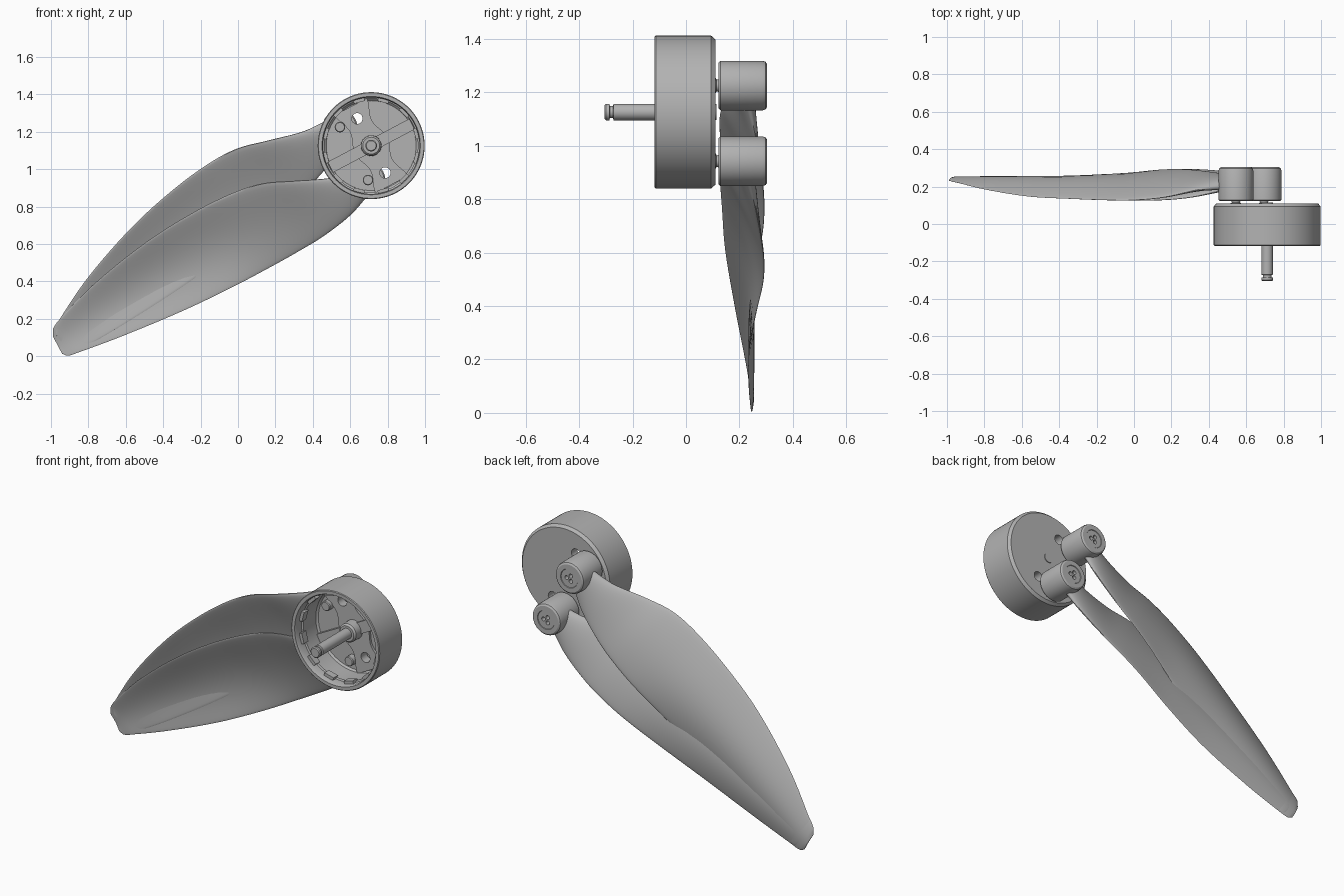
import bpy, bmesh, math
from mathutils import Vector, Matrix

cube = bpy.data.objects.get("Cube")
if cube:
    bpy.data.objects.remove(cube, do_unlink=True)

gray = bpy.data.materials.new("plain gray")
gray.use_nodes = True
gray.diffuse_color = (0.45, 0.45, 0.45, 1)
gray.node_tree.nodes["Principled BSDF"].inputs["Base Color"].default_value = gray.diffuse_color

CENTRE = (0.712, 1.126)                     # motor axis (x, z)
PINS = {"upper": (0.545, 1.225), "lower": (0.695, 0.942)}
FOLD = {"upper": math.radians(37.9), "lower": math.radians(27.9)}
HOLES = [(0.637, 1.271), (0.787, 0.981)]
SLOPE = math.radians(27.9)


def finish(name, bm, smooth=True):
    bmesh.ops.remove_doubles(bm, verts=bm.verts, dist=0.0001)
    bmesh.ops.recalc_face_normals(bm, faces=bm.faces)
    mesh = bpy.data.meshes.new(name)
    bm.to_mesh(mesh)
    bm.free()
    ob = bpy.data.objects.new(name, mesh)
    bpy.context.collection.objects.link(ob)
    mesh.materials.append(gray)
    if smooth:
        shade(ob)
    return ob


def select(ob):
    bpy.ops.object.select_all(action='DESELECT')
    ob.select_set(True)
    bpy.context.view_layer.objects.active = ob


def shade(ob):
    select(ob)
    bpy.ops.object.shade_smooth_by_angle(angle=math.radians(32))


def lathe(name, centre, profile, steps=32):
    """Turn a (radius, y) profile around the y direction."""
    bm = bmesh.new()
    pts = [bm.verts.new((r, y, 0)) for r, y in profile]
    edges = [bm.edges.new(pair) for pair in zip(pts, pts[1:])]
    bmesh.ops.spin(bm, geom=pts + edges, cent=(0, 0, 0), axis=(0, 1, 0),
                   angle=math.tau, steps=steps)
    bmesh.ops.translate(bm, verts=bm.verts, vec=(centre[0], 0, centre[1]))
    return finish(name, bm)


def rod(name, centre, r, y0, y1, steps=24):
    return lathe(name, centre, [(0, y0), (r, y0), (r, y1), (0, y1)], steps)


def cut(ob, cutters):
    for c in cutters:
        mod = ob.modifiers.new("cut", 'BOOLEAN')
        mod.operation, mod.object, mod.solver = 'DIFFERENCE', c, 'EXACT'
        select(ob)
        bpy.ops.object.modifier_apply(modifier=mod.name)
    shade(ob)


def slab(name, outline, y0, y1, turn):
    """Extrude an (x, z) outline through y, turned about the motor axis."""
    bm = bmesh.new()
    face = bm.faces.new([bm.verts.new((x, y0, z)) for x, z in outline])
    new = bmesh.ops.extrude_face_region(bm, geom=[face])["geom"]
    bmesh.ops.translate(bm, verts=[g for g in new if isinstance(g, bmesh.types.BMVert)],
                        vec=(0, y1 - y0, 0))
    place = Matrix.Translation((CENTRE[0], 0, CENTRE[1])) @ Matrix.Rotation(-turn, 4, 'Y')
    bm.transform(place)
    return finish(name, bm)


def rect(x, z, w, h):
    return [(x - w, z - h), (x + w, z - h), (x + w, z + h), (x - w, z + h)]


# Motor bell: a cup open towards the front
bell = lathe("motor_bell", CENTRE, [
    (0, 0.11), (0.272, 0.11), (0.286, 0.094), (0.286, -0.113), (0.282, -0.117),
    (0.263, -0.117), (0.258, -0.105), (0.258, -0.06), (0.25, -0.055),
    (0.25, 0.06), (0.24, 0.07), (0, 0.07)], 80)

# Wavy floor web, and the cross bar
n = 24
side = [(-0.235 + 0.47 * i / n, 0.082 + 0.016 * math.cos(i / n * math.tau * 2)) for i in range(n + 1)]
web = slab("floor_web", side + [(x, -z) for x, z in reversed(side)],
           0.056, 0.072, SLOPE + math.pi / 2)
bar = slab("floor_cross_bar", rect(0, 0, 0.247, 0.032), 0.045, 0.073, SLOPE)
drills = [rod("drill", h, 0.029, 0, 0.2) for h in HOLES]
cut(bell, drills)
cut(web, drills)
for d in drills:
    bpy.data.objects.remove(d, do_unlink=True)

# Locating tabs around the inside of the wall
for i in range(12):
    slab(f"wall_tab_{i + 1}", rect(0.25, 0, 0.01, 0.03), -0.085, -0.045, math.tau * (i + 0.5) / 12)

# Shaft with its boss, clip groove and rear end
lathe("shaft_boss", CENTRE, [(0, -0.01), (0.045, -0.01), (0.054, 0), (0.056, 0.073), (0, 0.073)])
lathe("shaft", CENTRE, [
    (0, -0.305), (0.026, -0.305), (0.031, -0.3), (0.031, -0.287), (0.023, -0.285),
    (0.023, -0.273), (0.031, -0.271), (0.031, 0.08), (0, 0.08)])
rod("shaft_rear_end", CENTRE, 0.03, 0.1, 0.114)

# Blade stations: distance, upper edge, lower edge, upper y, lower y, camber, thickness
STATIONS = [
    (0.03, 0.07, -0.07, 0.205, 0.235, 0.00, 0.085),
    (0.17, 0.103, -0.122, 0.185, 0.262, 0.005, 0.06),
    (0.35, 0.181, -0.154, 0.143, 0.283, 0.01, 0.042),
    (0.50, 0.246, -0.163, 0.128, 0.292, 0.015, 0.036),
    (0.66, 0.276, -0.167, 0.128, 0.288, 0.022, 0.032),
    (0.90, 0.284, -0.167, 0.135, 0.262, 0.04, 0.028),
    (1.20, 0.262, -0.155, 0.147, 0.237, 0.048, 0.024),
    (1.55, 0.195, -0.123, 0.185, 0.235, 0.035, 0.02),
    (1.80, 0.115, -0.09, 0.222, 0.242, 0.016, 0.014),
    (1.86, 0.085, -0.078, 0.232, 0.246, 0.01, 0.012),
    (1.88, 0.05, -0.055, 0.236, 0.246, 0.008, 0.008),
]


def smooth_stations(rows, per=6):
    """Fill in between the stations with a smooth spline."""
    rows = [Vector(r) for r in rows]

    def slope(i):
        a, b = rows[max(i - 1, 0)], rows[min(i + 1, len(rows) - 1)]
        return (b - a) / (b[0] - a[0])

    out = []
    for i in range(len(rows) - 1):
        p, q, d = rows[i], rows[i + 1], rows[i + 1][0] - rows[i][0]
        for k in range(per):
            s = k / per
            e = s * s * (3 - 2 * s)
            out.append(p * (1 - e) + q * e + slope(i) * d * s * (1 - s) ** 2
                       - slope(i + 1) * d * s * s * (1 - s))
    return out + [rows[-1]]


def blade(name, pin, angle, around=36):
    bm = bmesh.new()
    c, s = math.cos(angle), math.sin(angle)
    rings = []
    for u, top, low, y_top, y_low, camber, thick in smooth_stations(STATIONS):
        ring = []
        for k in range(around):
            phi = math.tau * k / around
            t = (1 - math.cos(phi)) / 2
            v = top + (low - top) * t
            y = y_top + (y_low - y_top) * t + camber * math.sin(math.pi * t)
            y += thick / 2 * math.sin(phi) * (1 - 0.3 * t)
            ring.append(bm.verts.new((pin[0] - u * c - v * s, y, pin[1] - u * s + v * c)))
        rings.append(ring)
    for a, b in zip(rings, rings[1:]):
        for k in range(around):
            j = (k + 1) % around
            bm.faces.new((a[k], a[j], b[j], b[k]))
    bm.faces.new(rings[0])
    bm.faces.new(rings[-1])
    return finish(name, bm)


# Folded blades, each with its pivot hub, pin and three-lobed screw recess
for which, pin in PINS.items():
    blade(f"{which}_blade", pin, FOLD[which])
    hub = lathe(f"{which}_hub", pin, [
        (0, 0.122), (0.086, 0.122), (0.093, 0.129), (0.093, 0.286), (0.089, 0.298),
        (0.08, 0.304), (0.055, 0.304), (0.053, 0.301), (0, 0.301)], 48)
    lobes = []
    for i in range(3):
        a = math.tau * i / 3
        lobes.append(rod("lobe", (pin[0] + 0.018 * math.cos(a), pin[1] + 0.018 * math.sin(a)),
                         0.012, 0.27, 0.35, 12))
    cut(hub, lobes)
    for l in lobes:
        bpy.data.objects.remove(l, do_unlink=True)
    lathe(f"{which}_pin", pin, [
        (0, 0.03), (0.024, 0.03), (0.028, 0.035), (0.028, 0.112),
        (0.022, 0.114), (0.022, 0.118), (0.028, 0.13), (0, 0.13)])
